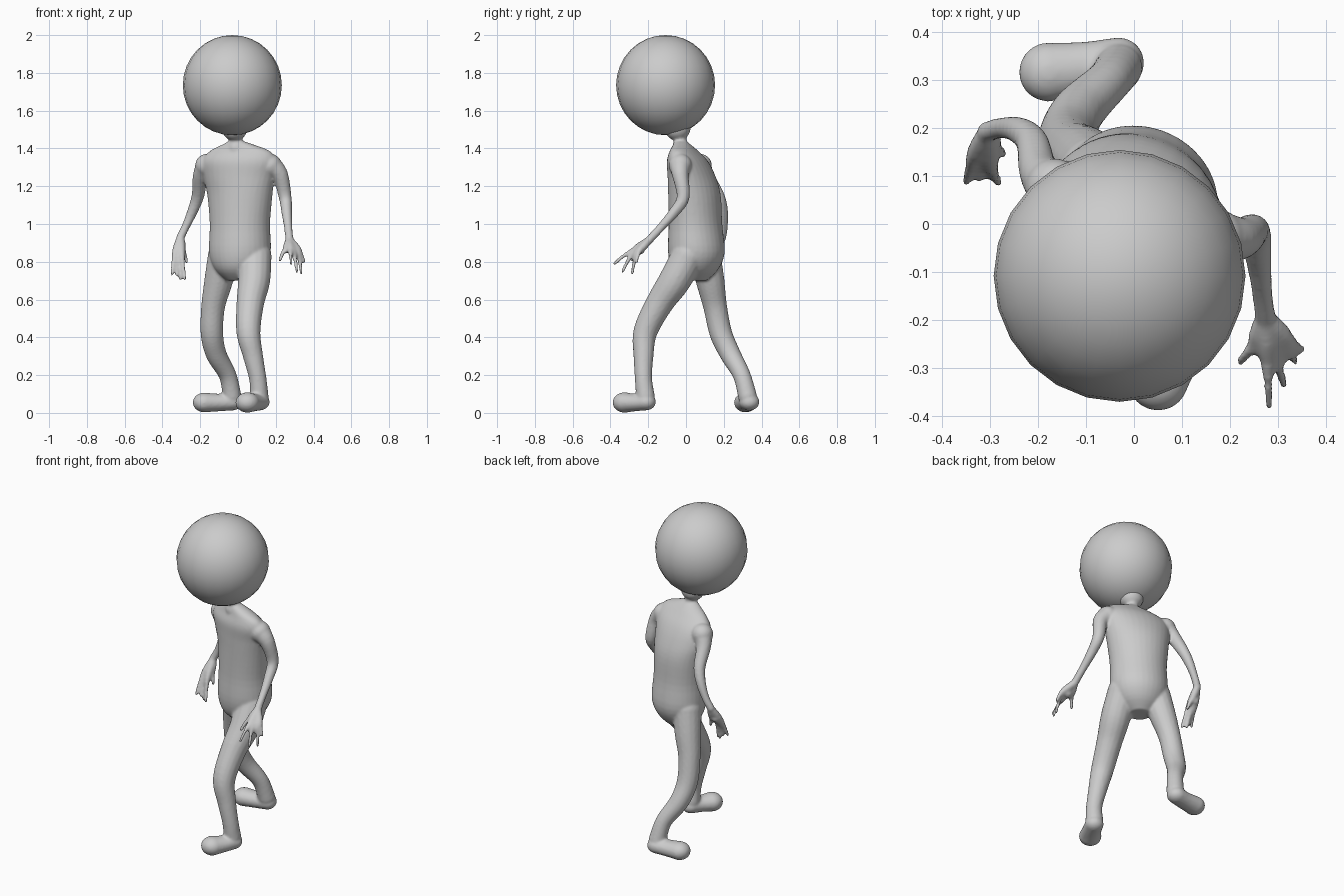
import bpy, bmesh, math
from mathutils import Vector

if "Cube" in bpy.data.objects:
    bpy.data.objects.remove(bpy.data.objects["Cube"])

body = bmesh.new()


def skin_rings(rings):
    """Bridge a list of vertex rings and cap both ends."""
    n = len(rings[0])
    for a, b in zip(rings, rings[1:]):
        for i in range(n):
            j = (i + 1) % n
            body.faces.new((a[i], a[j], b[j], b[i]))
    body.faces.new(rings[0][::-1])
    body.faces.new(rings[-1])


def spline(pts, steps=5):
    """Catmull-Rom through tuples of any length."""
    p = [pts[0]] + list(pts) + [pts[-1]]
    out = []
    for k in range(1, len(p) - 2):
        for s in range(steps):
            t = s / steps
            out.append([0.5 * (2 * b + (c - a) * t + (2 * a - 5 * b + 4 * c - d) * t * t
                               + (3 * b - a - 3 * c + d) * t ** 3)
                        for a, b, c, d in zip(*p[k - 1:k + 3])])
    return out + [list(pts[-1])]


def ball(c, r, scale=(1, 1, 1)):
    vs = bmesh.ops.create_icosphere(body, subdivisions=3, radius=r)["verts"]
    for v in vs:
        v.co = Vector(c) + Vector([a * b for a, b in zip(v.co, scale)])


def tube(pts, n=16, flat=1.0):
    """Round-ended limb through (x, y, z, radius) points; flat squashes z about the path."""
    path = spline(pts)
    rings = []
    for i, q in enumerate(path):
        t = Vector(path[min(i + 1, len(path) - 1)][:3]) - Vector(path[max(i - 1, 0)][:3])
        t.normalize()
        ref = Vector((0, 1, 0)) if abs(t.y) < 0.85 else Vector((1, 0, 0))
        if flat != 1.0:
            ref = Vector((0, 0, 1))
        u = t.cross(ref).normalized()
        v = t.cross(u)
        ring = []
        for k in range(n):
            w = 2 * math.pi * k / n
            d = (u * math.cos(w) + v * math.sin(w)) * q[3]
            d.z *= flat
            ring.append(body.verts.new(Vector(q[:3]) + d))
        rings.append(ring)
    skin_rings(rings)
    for q in (path[0], path[-1]):
        ball(q[:3], q[3], (1, 1, flat))


# torso: z, centre x, centre y, half width, half depth, twist
torso = [(.70, .0, .05, .06, .06, -20), (.76, .005, .05, .13, .12, -20),
         (.85, .01, .055, .165, .148, -20), (1.0, .01, .05, .163, .138, -22),
         (1.15, .01, .045, .178, .132, -22), (1.25, .005, .03, .195, .118, -18),
         (1.33, .005, .008, .205, .098, -16), (1.385, .01, -.01, .165, .066, -15),
         (1.42, .0, -.022, .085, .045, -12), (1.44, -.01, -.03, .035, .033, 0)]
rings = []
for z, cx, cy, a, b, yaw in spline(torso, 4):
    c, s = math.cos(math.radians(yaw)), math.sin(math.radians(yaw))
    ring = []
    for k in range(32):
        w = 2 * math.pi * k / 32
        x, y = a * math.cos(w), b * math.sin(w)
        ring.append(body.verts.new((cx + x * c - y * s, cy + x * s + y * c, z)))
    rings.append(ring)
skin_rings(rings)

# neck
tube([(-.01, -.03, 1.40, .045), (-.012, -.032, 1.45, .035), (-.018, -.045, 1.51, .07)])

# legs
tube([(.09, .01, .83, .088), (.085, -.06, .70, .085), (.065, -.14, .58, .073),
      (.055, -.215, .43, .064), (.08, -.225, .30, .053), (.105, -.225, .18, .046),
      (.112, -.215, .09, .05)])
tube([(-.075, .10, .83, .085), (-.105, .13, .69, .075), (-.132, .155, .56, .063),
      (-.138, .185, .42, .060), (-.115, .235, .31, .055), (-.055, .295, .20, .047),
      (-.032, .325, .09, .05)])

# feet
tube([(.115, -.212, .058, .053), (.085, -.27, .055, .055), (.05, -.325, .055, .064)], flat=.85)
tube([(-.032, .335, .058, .054), (-.10, .325, .055, .055), (-.178, .316, .055, .062)], flat=.85)

# arms
tube([(.17, -.03, 1.31, .062), (.222, -.03, 1.26, .044), (.250, -.015, 1.14, .034),
      (.258, -.065, 1.06, .028), (.266, -.135, .98, .022), (.273, -.195, .915, .022)])
tube([(-.165, .075, 1.31, .062), (-.198, .11, 1.25, .042), (-.212, .17, 1.15, .034),
      (-.240, .195, 1.07, .028), (-.275, .20, .99, .022), (-.305, .192, .93, .022)])


# hands: wrist, palm centre, knuckle and tip of each finger
def hand(wrist, palm, fingers):
    for knuckle, tip, r in fingers:
        k, t = Vector(knuckle), Vector(tip)
        mid = k.lerp(t, .5) + Vector((0, 0, .008))
        tube([(*wrist, .020), (*Vector(wrist).lerp(k, .55), .022), (*k, .017),
              (*mid, r), (*t, r * .85)], n=10)
    ball(palm, .028)


hand((.273, -.195, .915), (.285, -.245, .865),
     [((.252, -.25, .865), (.222, -.285, .81), .012),
      ((.278, -.285, .855), (.281, -.378, .79), .011),
      ((.295, -.28, .845), (.312, -.335, .75), .011),
      ((.318, -.262, .845), (.335, -.285, .74), .011),
      ((.322, -.245, .86), (.35, -.262, .80), .011)])
hand((-.305, .192, .93), (-.315, .155, .86),
     [((-.292, .165, .86), (-.272, .145, .80), .012),
      ((-.298, .125, .83), (-.282, .085, .71), .011),
      ((-.315, .13, .82), (-.305, .10, .71), .011),
      ((-.328, .13, .82), (-.322, .095, .73), .011),
      ((-.335, .135, .84), (-.350, .088, .735), .011)])

# blend all body parts into one smooth skin
bmesh.ops.recalc_face_normals(body, faces=body.faces)
mesh = bpy.data.meshes.new("body")
body.to_mesh(mesh)
body.free()
figure = bpy.data.objects.new("body", mesh)
bpy.context.collection.objects.link(figure)
remesh = figure.modifiers.new("blend", 'REMESH')
remesh.mode = 'VOXEL'
remesh.voxel_size = .0075
remesh.use_smooth_shade = True
smooth = figure.modifiers.new("soften", 'SMOOTH')
smooth.factor = .5
smooth.iterations = 6

# head
bpy.ops.mesh.primitive_uv_sphere_add(segments=24, ring_count=16, radius=1,
                                     location=(-.03, -.108, 1.735))
head = bpy.context.object
head.name = "head"
head.scale = (.262, .262, .265)
bpy.ops.object.shade_smooth()
